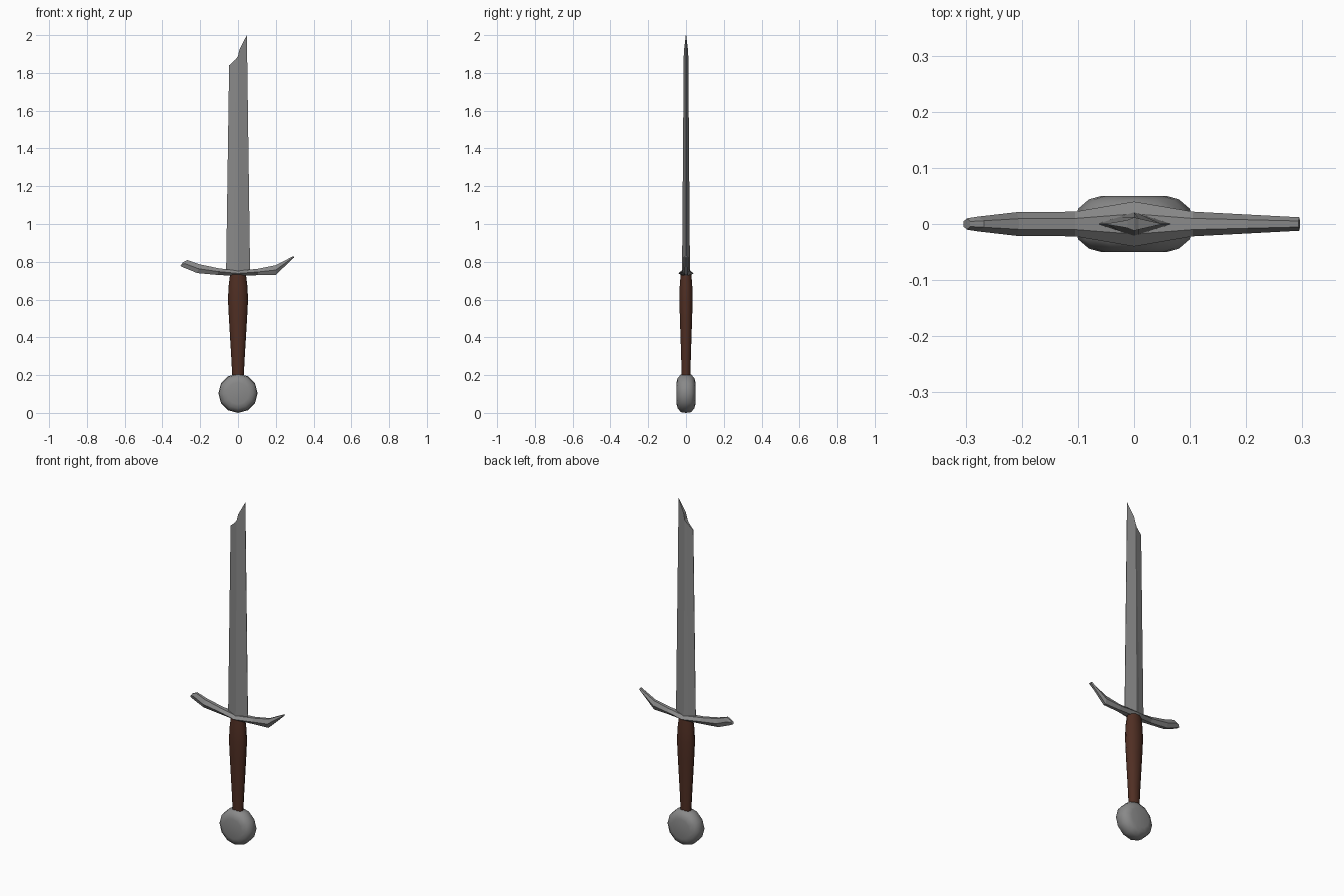
import bpy, bmesh, math

if "Cube" in bpy.data.objects:
    bpy.data.objects.remove(bpy.data.objects["Cube"])


def material(name, rgb):
    m = bpy.data.materials.new(name)
    m.diffuse_color = (*rgb, 1)
    m.use_nodes = True
    m.node_tree.nodes["Principled BSDF"].inputs["Base Color"].default_value = m.diffuse_color
    return m


STEEL = material("grey steel", (0.25, 0.25, 0.25))
LEATHER = material("brown leather", (0.08, 0.028, 0.017))


def loft(name, rings, mat, smooth=None):
    """Skin a list of equal-length point rings and cap both ends."""
    bm = bmesh.new()
    vr = [[bm.verts.new(p) for p in r] for r in rings]
    n = len(vr[0])
    for a, b in zip(vr, vr[1:]):
        for i in range(n):
            j = (i + 1) % n
            bm.faces.new((a[i], a[j], b[j], b[i]))
    bm.faces.new(vr[0])
    bm.faces.new(vr[-1])
    bmesh.ops.recalc_face_normals(bm, faces=bm.faces)
    me = bpy.data.meshes.new(name)
    bm.to_mesh(me)
    bm.free()
    me.materials.append(mat)
    ob = bpy.data.objects.new(name, me)
    bpy.context.collection.objects.link(ob)
    if smooth:
        bpy.ops.object.select_all(action='DESELECT')
        ob.select_set(True)
        bpy.context.view_layer.objects.active = ob
        bpy.ops.object.shade_smooth_by_angle(angle=math.radians(smooth))
    return ob


def ellipse(n, rx, ry):
    return [(rx * math.cos(2 * math.pi * i / n), ry * math.sin(2 * math.pi * i / n)) for i in range(n)]


# blade: diamond section running sideways, so the broken tip is the upper outline
# stations: position across the base, across the top, top height, thickness base / top
blade = []
for xb, xt, zt, yb, yt in [(-.063, -.047, 1.84, .001, .001), (-.025, -.012, 1.872, .013, .007),
                           (0, 0, 1.89, .021, .012), (.008, .008, 1.925, .0185, .010),
                           (.064, .047, 2.0, .001, .001)]:
    blade.append([(xb, -yb, .74), (xb, yb, .74), (xt, yt, zt), (xt, -yt, zt)])
loft("blade", blade, STEEL)

# crossguard: six-sided section swept along the upturned arms
# stations: bottom x, bottom z, top x, top z, half width
guard = []
for xb, zb, xt, zt, w in [(-.304, .778, -.292, .797, .010), (-.292, .771, -.267, .809, .013),
                          (-.215, .740, -.205, .787, .021), (-.105, .730, -.105, .766, .022),
                          (0, .725, 0, .752, .040), (.105, .729, .105, .763, .022),
                          (.20, .731, .20, .782, .017), (.296, .822, .293, .830, .012)]:
    xm, zm = (xb + xt) / 2, (zb + zt) / 2
    h = w * .45
    guard.append([(xb, -h, zb), (xb, h, zb), (xm, w, zm), (xt, h, zt), (xt, -h, zt), (xm, -w, zm)])
loft("crossguard", guard, STEEL)

# grip: swelling oval handle
grip = [[(x, y, z) for x, y in ellipse(10, rx, ry)]
        for z, rx, ry in [(.19, .030, .024), (.30, .036, .027), (.50, .048, .034),
                          (.60, .053, .037), (.67, .050, .035), (.74, .041, .029)]]
loft("grip", grip, LEATHER, 50)

# pommel: bevelled disc facing front and back
pommel = [[(x, y, z + .104) for x, z in ellipse(12, r, r)]
          for y, r in [(-.050, .058), (-.044, .080), (-.027, .100), (0, .104),
                       (.027, .100), (.044, .080), (.050, .058)]]
loft("pommel", pommel, STEEL, 50)
